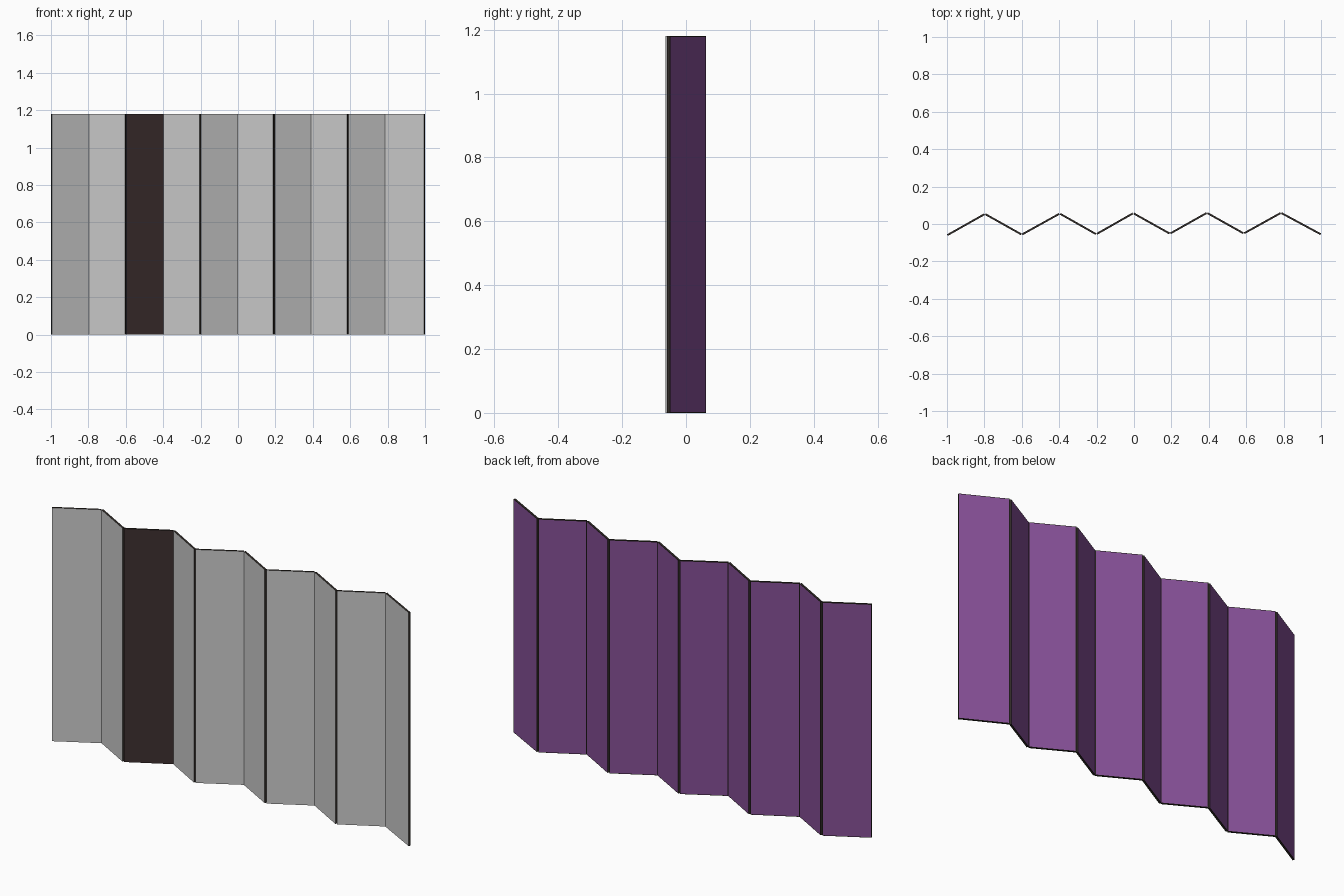
import bpy, bmesh, math
from mathutils import Vector

if "Cube" in bpy.data.objects:
    bpy.data.objects.remove(bpy.data.objects["Cube"])

H = 1.18      # screen height
T = 0.010     # panel thickness
RIM = 0.004   # dark rim around the purple backs


def mat(name, rgb):
    m = bpy.data.materials.new(name)
    m.diffuse_color = (*rgb, 1)
    m.use_nodes = True
    m.node_tree.nodes["Principled BSDF"].inputs["Base Color"].default_value = m.diffuse_color
    return m


grey = mat("light grey", (0.60, 0.60, 0.60))
purple = mat("purple", (0.235, 0.078, 0.305))
frame = mat("frame black brown", (0.030, 0.024, 0.020))
brown = mat("dark brown", (0.047, 0.028, 0.028))

# hinge positions along the zigzag
hinges = [(-1.0, -0.055), (-0.797, 0.048), (-0.600, -0.051), (-0.397, 0.050),
          (-0.202, -0.049), (-0.004, 0.052), (0.192, -0.046), (0.390, 0.054),
          (0.587, -0.045), (0.786, 0.054), (1.0, -0.050)]


def panel(i, a, b):
    """Box whose opposite corners sit on two hinges: front at peaks, back at valleys."""
    a, b = Vector(a), Vector(b)
    d = b - a
    s = 1 if d.y > 0 else -1
    length = math.sqrt(d.length_squared - T * T)
    ang = math.atan2(d.y, d.x) + s * math.asin(T / d.length)
    bm = bmesh.new()
    bmesh.ops.create_cube(bm, size=1)
    for v in bm.verts:
        v.co = Vector((v.co.x * length, v.co.y * T, v.co.z * H))
    bm.normal_update()
    back = None
    for f in bm.faces:
        f.material_index = 2                 # edges
        if f.normal.y < -0.9:
            f.material_index = 0             # front
        elif f.normal.y > 0.9:
            back = f
    bmesh.ops.inset_individual(bm, faces=[back], thickness=RIM)
    back.material_index = 1
    name = f"screen_panel_{i + 1}"
    me = bpy.data.meshes.new(name)
    bm.to_mesh(me)
    bm.free()
    for m in (brown if i == 2 else grey, purple, frame):
        me.materials.append(m)
    ob = bpy.data.objects.new(name, me)
    c = (a + b) / 2
    ob.location = (c.x, c.y, H / 2)
    ob.rotation_euler.z = ang
    bpy.context.collection.objects.link(ob)


# ten hinged panels
for i in range(10):
    panel(i, hinges[i], hinges[i + 1])
